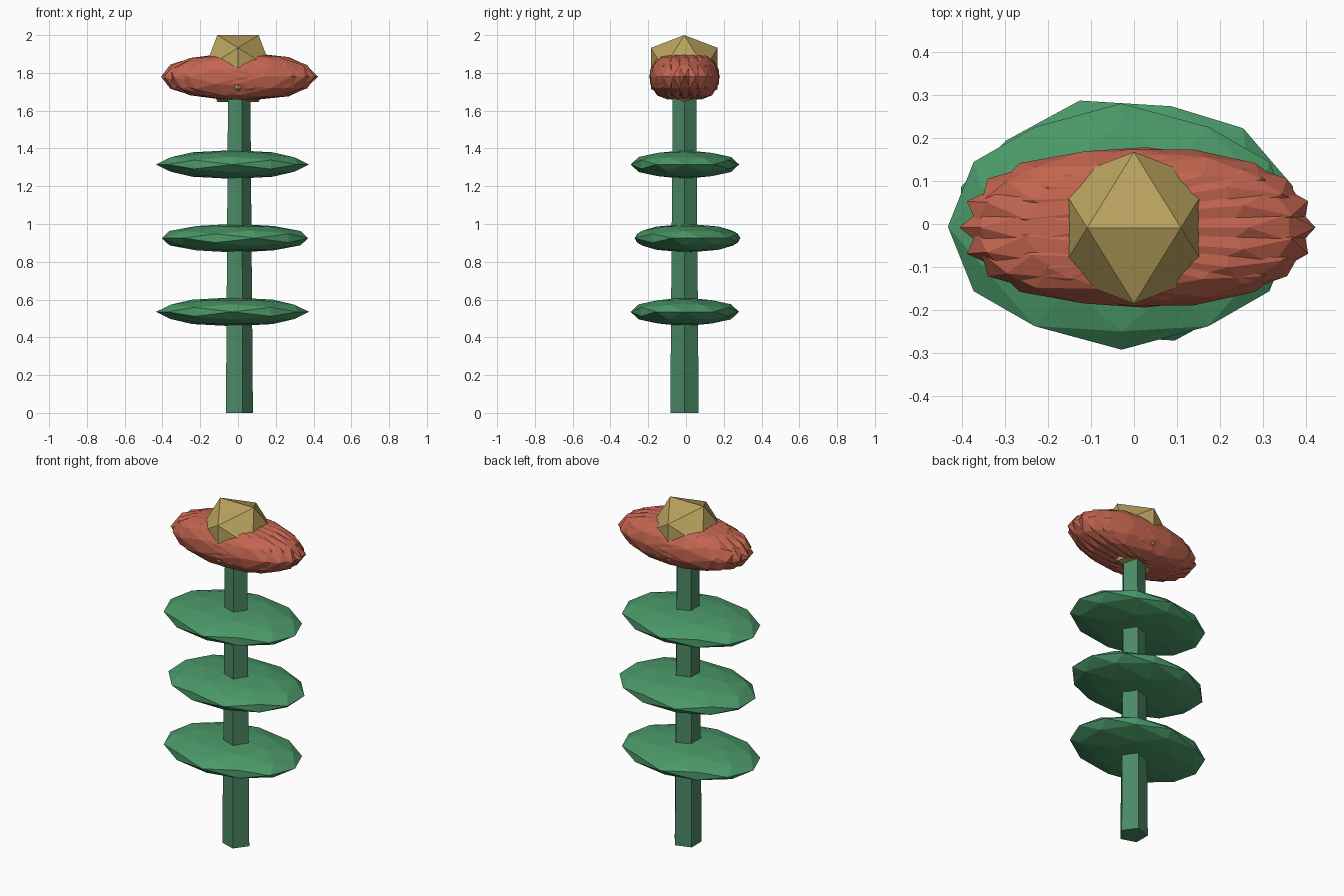
import bpy, bmesh, math
from mathutils import Matrix, Vector

if "Cube" in bpy.data.objects:
    bpy.data.objects.remove(bpy.data.objects["Cube"])


def material(name, rgb):
    m = bpy.data.materials.new(name)
    m.diffuse_color = (*rgb, 1)
    m.use_nodes = True
    m.node_tree.nodes["Principled BSDF"].inputs["Base Color"].default_value = m.diffuse_color
    return m


STEM = material("stem_green", (0.07, 0.25, 0.13))
LEAF = material("leaf_green", (0.07, 0.32, 0.14))
RED = material("petal_red", (0.55, 0.13, 0.08))
GOLD = material("centre_gold", (0.48, 0.36, 0.11))

# turns the icosahedron so an edge along x lies on top
EDGE_UP = Matrix.Rotation(-math.atan(2) / 2, 4, 'Y')


def finish(bm, name, mat):
    mesh = bpy.data.meshes.new(name)
    bm.to_mesh(mesh)
    bm.free()
    mesh.materials.append(mat)
    obj = bpy.data.objects.new(name, mesh)
    bpy.context.collection.objects.link(obj)
    return obj


def ball(name, mat, centre, scale, detail=2, turn=0.0):
    """Faceted ball, turned about z before it is stretched."""
    bm = bmesh.new()
    xf = (Matrix.Translation(centre) @ Matrix.Diagonal((*scale, 1))
          @ Matrix.Rotation(turn, 4, 'Z') @ EDGE_UP)
    bmesh.ops.create_icosphere(bm, subdivisions=detail, radius=1, matrix=xf)
    return finish(bm, name, mat)


# five-sided tapering stem
bm = bmesh.new()
height = 1.75
bmesh.ops.create_cone(bm, cap_ends=True, segments=5, radius1=0.079, radius2=0.065, depth=height)
tip = max(bm.verts, key=lambda v: (round(v.co.xy.length, 3), v.co.x))
# point one corner towards +x
corner = max((v for v in bm.verts if v.co.z < 0), key=lambda v: v.co.x)
angle = math.atan2(corner.co.y, corner.co.x)
bm.transform(Matrix.Translation((0, -0.008, height / 2)) @ Matrix.Rotation(-angle, 4, 'Z'))
finish(bm, "stem", STEM)

# three flat leaf discs
ball("leaf_lower", LEAF, (-0.029, -0.006, 0.535), (0.405, 0.287, 0.076))
ball("leaf_middle", LEAF, (-0.016, 0.008, 0.925), (0.402, 0.291, 0.076), turn=math.radians(16))
ball("leaf_upper", LEAF, (-0.029, -0.006, 1.315), (0.405, 0.287, 0.076))

# ring of overlapping petals
COUNT, RING = 14, 0.09
for i in range(COUNT):
    a = 2 * math.pi * i / COUNT
    ball(f"petal_{i + 1}", RED,
         (0.008 + RING * math.cos(a), -0.008 + RING * math.sin(a), 1.78),
         (0.325, 0.1, 0.122), turn=a / 2)

# golden flower centre
ball("flower_centre", GOLD, (0, -0.009, 1.823), (0.208, 0.208, 0.208), detail=1)
